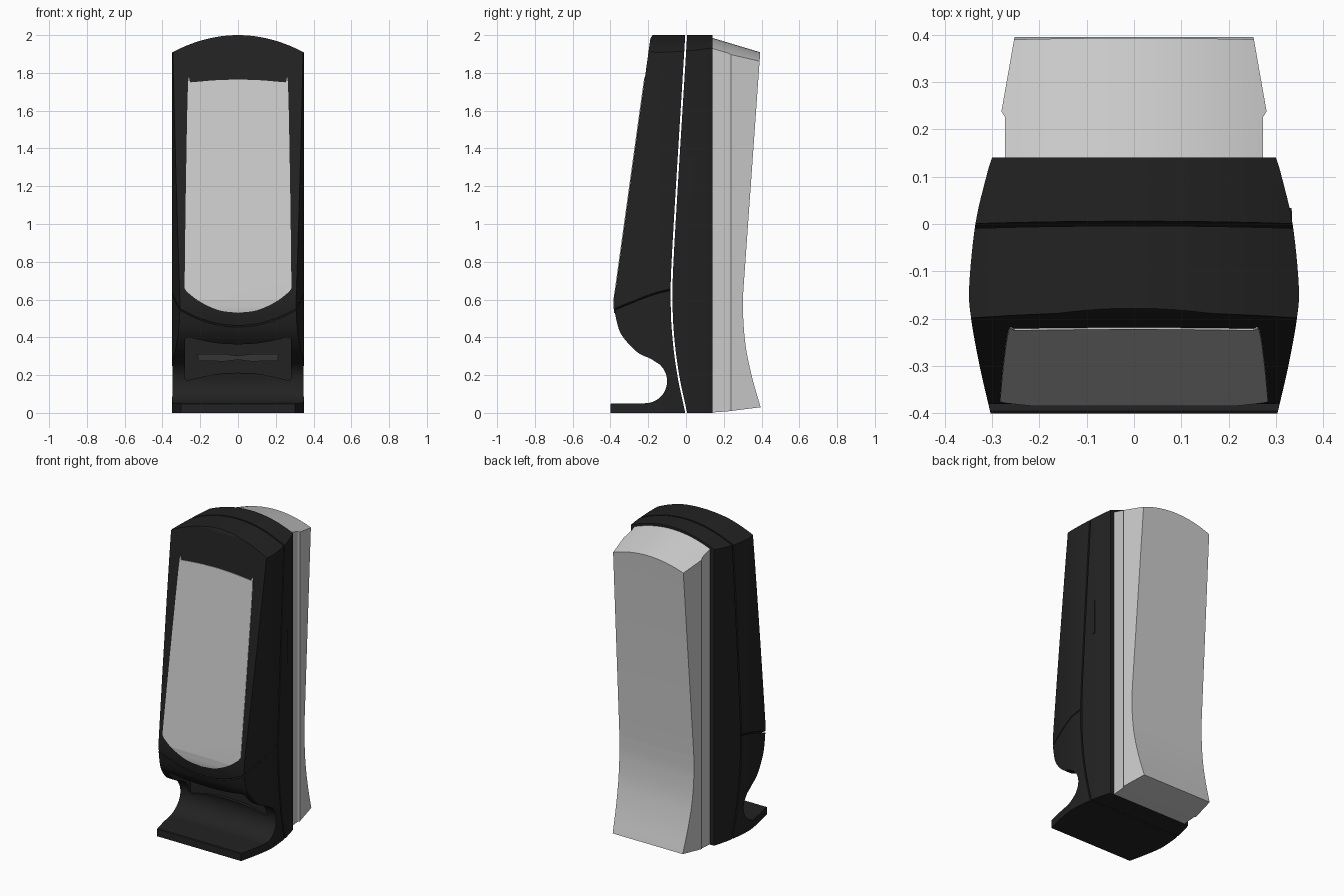
import bpy, bmesh, math
from mathutils import Vector

if "Cube" in bpy.data.objects:
    bpy.data.objects.remove(bpy.data.objects["Cube"])


def material(name, v):
    m = bpy.data.materials.new(name)
    m.diffuse_color = (v, v, v, 1)
    m.use_nodes = True
    m.node_tree.nodes["Principled BSDF"].inputs["Base Color"].default_value = m.diffuse_color
    return m


BLACK = material("black_plastic", 0.016)
DARK = material("dark_plastic", 0.035)


def smooth(pts, n=6):
    """Open Catmull-Rom curve through 2D points."""
    p = [Vector(q) for q in pts]
    p = [2 * p[0] - p[1]] + p + [2 * p[-1] - p[-2]]
    out = []
    for i in range(1, len(p) - 2):
        a, b, c, d = p[i - 1:i + 3]
        for k in range(n):
            t = k / n
            q = 0.5 * (2 * b + (c - a) * t + (2 * a - 5 * b + 4 * c - d) * t * t
                       + (3 * b - a - 3 * c + d) * t ** 3)
            out.append((q.x, q.y))
    return out + [tuple(p[-2])]


def arc(cx, cy, r, a0, a1, n=20):
    return [(cx + r * math.cos(math.radians(a0 + (a1 - a0) * i / n)),
             cy + r * math.sin(math.radians(a0 + (a1 - a0) * i / n))) for i in range(n + 1)]


def mirrored(half):
    """Close a right-hand outline with its mirror image."""
    return half + [(-x, y) for x, y in reversed(half) if x > 1e-6]


def prism(name, pts, axis, lo, hi, shear=0.0, y0=0.0):
    """Extrude a 2D outline along an axis; shear tilts z along y."""
    place = {'x': lambda a, b, t: (t, a, b), 'y': lambda a, b, t: (a, t, b),
             'z': lambda a, b, t: (a, b, t)}[axis]
    bm = bmesh.new()
    ends = [[bm.verts.new(place(a, b, t)) for a, b in pts] for t in (lo, hi)]
    bm.faces.new(ends[0])
    bm.faces.new(ends[1])
    for i in range(len(pts)):
        j = (i + 1) % len(pts)
        bm.faces.new((ends[0][i], ends[0][j], ends[1][j], ends[1][i]))
    for v in bm.verts:
        v.co.z += shear * (v.co.y - y0)
    bmesh.ops.recalc_face_normals(bm, faces=bm.faces)
    me = bpy.data.meshes.new(name)
    bm.to_mesh(me)
    bm.free()
    ob = bpy.data.objects.new(name, me)
    bpy.context.collection.objects.link(ob)
    return ob


def cut(ob, cutter, op='INTERSECT'):
    m = ob.modifiers.new("cut", 'BOOLEAN')
    m.operation, m.object, m.solver = op, cutter, 'EXACT'
    bpy.context.view_layer.objects.active = ob
    bpy.ops.object.modifier_apply(modifier=m.name)
    bpy.data.objects.remove(cutter)


def finish(ob, mat=None):
    ob.data.materials.clear()
    if mat:
        ob.data.materials.append(mat)
    bpy.ops.object.select_all(action='DESELECT')
    ob.select_set(True)
    bpy.context.view_layer.objects.active = ob
    bpy.ops.object.shade_smooth_by_angle(angle=math.radians(28))


# Shared outlines: bulging plan, arched top, front curve and seam
right = smooth([(0.303, -0.4), (0.326, -0.3), (0.344, -0.2), (0.348, -0.13),
                (0.335, 0.0), (0.312, 0.1), (0.3, 0.14)])
PLAN = mirrored(right)
XS = [-0.4 + 0.8 * i / 32 for i in range(33)]
ARCH = [(x, 2 - 0.75 * x * x) for x in XS]
FRONT = [(-0.178, 2.0), (-0.189, 1.98)] + smooth(
    [(-0.38, 0.6), (-0.376, 0.53), (-0.35, 0.43), (-0.297, 0.358),
     (-0.244, 0.312), (-0.19, 0.288), (-0.142, 0.258)])
SEAM = smooth([(0.0, 0.0), (-0.042, 0.2), (-0.068, 0.4), (-0.077, 0.6),
               (-0.067, 0.9), (0.0, 2.0)], 8)


def shaped(name, side):
    ob = prism(name, side, 'x', -0.5, 0.5)
    cut(ob, prism("plan_cutter", PLAN, 'z', -1, 3))
    cut(ob, prism("arch_cutter", ARCH + [(0.4, -1), (-0.4, -1)], 'y', -1, 1))
    return ob


# Front shell, split by a dipping groove into door and tray section
MOUTH = arc(-0.217, 0.168, 0.117, 45, -90)
side = FRONT + MOUTH + [(-0.395, 0.05), (-0.4, 0.046), (-0.4, 0.0)] + [(y - 0.004, z) for y, z in SEAM]
groove = [(x, 0.46 + x * x) for x in XS]
door = shaped("front_door", side)
cut(door, prism("groove_cutter", groove + [(0.4, 3), (-0.4, 3)], 'y', -1, 1, 0.27, -0.37))
finish(door, BLACK)

tray = shaped("tray_section", side)
cut(tray, prism("groove_cutter", [(x, z - 0.009) for x, z in groove] + [(0.4, -1), (-0.4, -1)],
                'y', -1, 1, 0.27, -0.37))
# Bow-tie dispensing recess
recess = mirrored(smooth([(0, 0.213), (0.12, 0.205), (0.27, 0.172)])
                  + [(0.28, 0.18), (0.28, 0.39), (0.27, 0.4)]
                  + smooth([(0.26, 0.4), (0.12, 0.37), (0, 0.362)]))
cut(tray, prism("recess_cutter", recess, 'y', -0.6, -0.088), 'DIFFERENCE')
finish(tray, BLACK)

# Slot lip inside the recess
lip = mirrored(smooth([(0, 0.282), (0.08, 0.272), (0.14, 0.276), (0.21, 0.274)])
               + smooth([(0.215, 0.312), (0.14, 0.312), (0.08, 0.312), (0, 0.302)]))
finish(prism("slot_lip", lip, 'y', -0.104, -0.086), DARK)

# Front display window following the door surface
win = mirrored(smooth([(0, 0.53), (0.1, 0.543), (0.2, 0.588), (0.27, 0.64)])
               + smooth([(0.283, 0.66), (0.276, 1.2), (0.265, 1.73), (0.252, 1.75)])
               + smooth([(0.25, 1.75), (0.12, 1.761), (0, 1.765)]))
window = prism("display_window", win, 'y', -0.6, -0.1)
skin = [(y - 0.004, z) for y, z in FRONT]
cut(window, prism("skin_cutter", skin + [(y + 0.03, z) for y, z in reversed(skin)], 'x', -0.5, 0.5))
finish(window)

# Rear shell behind the seam
rear = shaped("rear_shell", [(y + 0.006, z) for y, z in SEAM] + [(0.14, 2.0), (0.14, 0.0)])
finish(rear, BLACK)

# Side latch on the right only
latch = prism("side_latch", [(0.31, 0.01), (0.334, 0.01), (0.333, 0.034), (0.31, 0.034)],
              'z', 1.13, 1.35)
finish(latch, BLACK)

# Grey back housing with concave back and sloping arched top
back = smooth([(0.395, 0.03), (0.352, 0.18), (0.318, 0.34), (0.303, 0.5), (0.303, 0.64)])
housing = prism("back_housing", [(0.138, 0.002), (0.22, 0.008)] + back
                + [(0.393, 1.91), (0.406, 2.1), (0.138, 2.1)], 'x', -0.5, 0.5)
cut(housing, prism("housing_plan_cutter",
                   mirrored([(0.272, 0.1), (0.272, 0.225), (0.28, 0.238), (0.248, 0.42)]),
                   'z', -1, 3))
cut(housing, prism("housing_top_cutter",
                   [(x, z - 0.015) for x, z in ARCH] + [(0.4, -1), (-0.4, -1)],
                   'y', -1, 1, -0.3, 0.14))
finish(housing)
